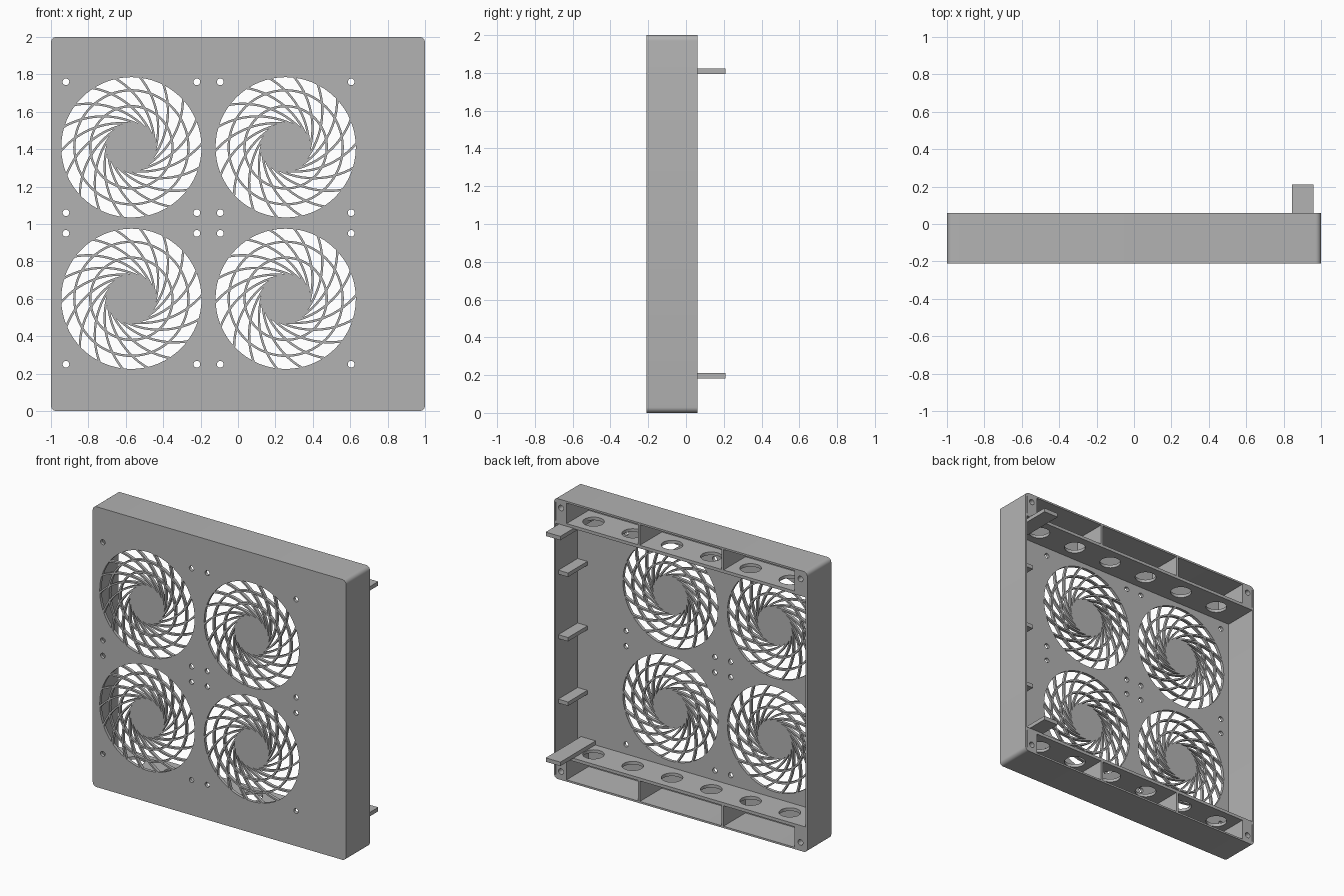
import bpy, bmesh
from math import sin, cos, pi, radians
from mathutils import Matrix, Vector

if "Cube" in bpy.data.objects:
    bpy.data.objects.remove(bpy.data.objects["Cube"], do_unlink=True)

grey = bpy.data.materials.new("matte grey")
grey.use_nodes = True
grey.diffuse_color = (0.45, 0.45, 0.45, 1)
grey.node_tree.nodes["Principled BSDF"].inputs["Base Color"].default_value = (0.45, 0.45, 0.45, 1)

FRONT, BACK, SKIN, WALL = -0.21, 0.06, 0.022, 0.013
INNER = FRONT + SKIN
UPRIGHT = Matrix.Rotation(pi / 2, 4, "X")      # outline x, y -> world x, z


def circle(x, y, r, n=32):
    return [(x + r * cos(2 * pi * i / n), y + r * sin(2 * pi * i / n)) for i in range(n)]


def rect(x0, y0, x1, y1):
    return [(x0, y0), (x1, y0), (x1, y1), (x0, y1)]


def rounded(x0, y0, x1, y1, r, n=6):
    corners = [(x1 - r, y1 - r), (x0 + r, y1 - r), (x0 + r, y0 + r), (x1 - r, y0 + r)]
    return [(cx + r * cos(pi / 2 * (k + i / n)), cy + r * sin(pi / 2 * (k + i / n)))
            for k, (cx, cy) in enumerate(corners) for i in range(n + 1)]


def finish(name, mesh):
    mesh.materials.clear()
    mesh.materials.append(grey)
    ob = bpy.data.objects.new(name, mesh)
    bpy.context.collection.objects.link(ob)
    bpy.ops.object.select_all(action="DESELECT")
    ob.select_set(True)
    bpy.context.view_layer.objects.active = ob
    bpy.ops.object.shade_smooth_by_angle(angle=radians(35))
    return ob


def sheet(name, groups, thickness, matrix):
    """Fill each group of outlines (first outer, then holes) and extrude it."""
    bm = bmesh.new()
    for loops in groups:
        cu = bpy.data.curves.new("outline", "CURVE")
        cu.dimensions, cu.fill_mode, cu.extrude = "2D", "BOTH", thickness / 2
        for pts in loops:
            sp = cu.splines.new("POLY")
            sp.points.add(len(pts) - 1)
            for p, (x, y) in zip(sp.points, pts):
                p.co = (x, y, 0, 1)
            sp.use_cyclic_u = True
        ob = bpy.data.objects.new("outline", cu)
        bpy.context.collection.objects.link(ob)
        dg = bpy.context.evaluated_depsgraph_get()
        me = bpy.data.meshes.new_from_object(ob.evaluated_get(dg))
        bm.from_mesh(me)
        bpy.data.objects.remove(ob, do_unlink=True)
        bpy.data.curves.remove(cu)
        bpy.data.meshes.remove(me)
        bmesh.ops.remove_doubles(bm, verts=bm.verts, dist=1e-5)
    bmesh.ops.recalc_face_normals(bm, faces=bm.faces)
    bm.transform(matrix)
    mesh = bpy.data.meshes.new(name)
    bm.to_mesh(mesh)
    bm.free()
    return finish(name, mesh)


def upright(name, groups, y0, y1):
    return sheet(name, groups, y1 - y0, Matrix.Translation((0, (y0 + y1) / 2, 0)) @ UPRIGHT)


def box(name, lo, hi):
    lo, hi = Vector(lo), Vector(hi)
    bm = bmesh.new()
    bmesh.ops.create_cube(bm, size=1)
    bm.transform(Matrix.Translation((lo + hi) / 2) @ Matrix.Diagonal((*(hi - lo), 1)))
    mesh = bpy.data.meshes.new(name)
    bm.to_mesh(mesh)
    bm.free()
    return finish(name, mesh)


# Front panel with fan openings and screw holes
fans = [(x, z) for x in (-0.57, 0.255) for z in (0.60, 1.41)]
R = 0.375
panel = [rounded(-1, 0, 1, 2, 0.03)]
for fx, fz in fans:
    panel.append(circle(fx, fz, R, 64))
    panel += [circle(fx + sx, fz + sz, 0.018, 16) for sx in (-0.35, 0.35) for sz in (-0.35, 0.35)]
upright("front_panel", [panel], FRONT, INNER)

# Outer walls
upright("outer_walls", [[rounded(-1, 0, 1, 2, 0.03),
                         rounded(-1 + WALL, WALL, 1 - WALL, 2 - WALL, 0.02)]], INNER, BACK)

# Fan grilles: hub, two rings and swirling ribs tangent to the hub
HUB, SWEEP, RIB, COUNT = 0.125, 0.427, 0.012, 18


def rib(turn, n=14):
    arc = [radians(60.5) * i / n for i in range(n + 1)]
    side = [(HUB - SWEEP + (SWEEP + d) * cos(t), (SWEEP + d) * sin(t))
            for d, ts in ((RIB / 2, arc), (-RIB / 2, arc[::-1])) for t in ts]
    return [(x * cos(turn) - y * sin(turn), x * sin(turn) + y * cos(turn)) for x, y in side]


grille = [[circle(0, 0, HUB + RIB / 2, 48)]]
grille += [[circle(0, 0, r + RIB / 2, 64), circle(0, 0, r - RIB / 2, 64)] for r in (0.22, 0.305)]
grille += [[rib(2 * pi * k / COUNT)] for k in range(COUNT)]
first = upright("fan_grille_1", grille, FRONT, INNER)
for i, (fx, fz) in enumerate(fans):
    ob = first
    if i:
        ob = first.copy()
        ob.name = f"fan_grille_{i + 1}"
        bpy.context.collection.objects.link(ob)
    ob.location = (fx, 0, fz)

# Top and bottom channels: perforated shelf, dividers and screw bosses
DEPTH, MID = BACK - INNER, (BACK + INNER) / 2
for side, shelf_z, z0, z1, hole_z in (("bottom", 0.17, 0.005, 0.17, 0.06),
                                      ("top", 1.83, 1.83, 1.995, 1.94)):
    shelf = [rect(-1 + WALL / 2, INNER, 1 - WALL / 2, BACK)]
    shelf += [circle(0.31 * (k - 2.5), MID, 0.07) for k in range(6)]
    sheet(f"{side}_shelf", [shelf], 0.022, Matrix.Translation((0, 0, shelf_z)))
    for hand, s in (("left", 1), ("right", -1)):
        box(f"{side}_{hand}_divider", (s * 0.33 - 0.008, INNER, z0), (s * 0.33 + 0.008, BACK, z1))
        xa, xb = sorted((s * 0.9, s * 0.985))
        lo, hi = max(z0, WALL), min(z1, 2 - WALL)
        upright(f"{side}_{hand}_boss", [[rect(xa, lo, xb, hi), circle(s * 0.945, hole_z, 0.02, 20)]],
                INNER, BACK)

# Long prongs that stick out of the back
for side, z in (("bottom", 0.197), ("top", 1.808)):
    box(f"{side}_prong", (0.845, INNER, z - 0.014), (0.96, 0.21, z + 0.014))

# Short tabs along the left wall
for i, z in enumerate((0.54, 1.0, 1.46)):
    box(f"left_tab_{i + 1}", (0.91, INNER, z - 0.014), (1 - WALL / 2, 0.03, z + 0.014))
